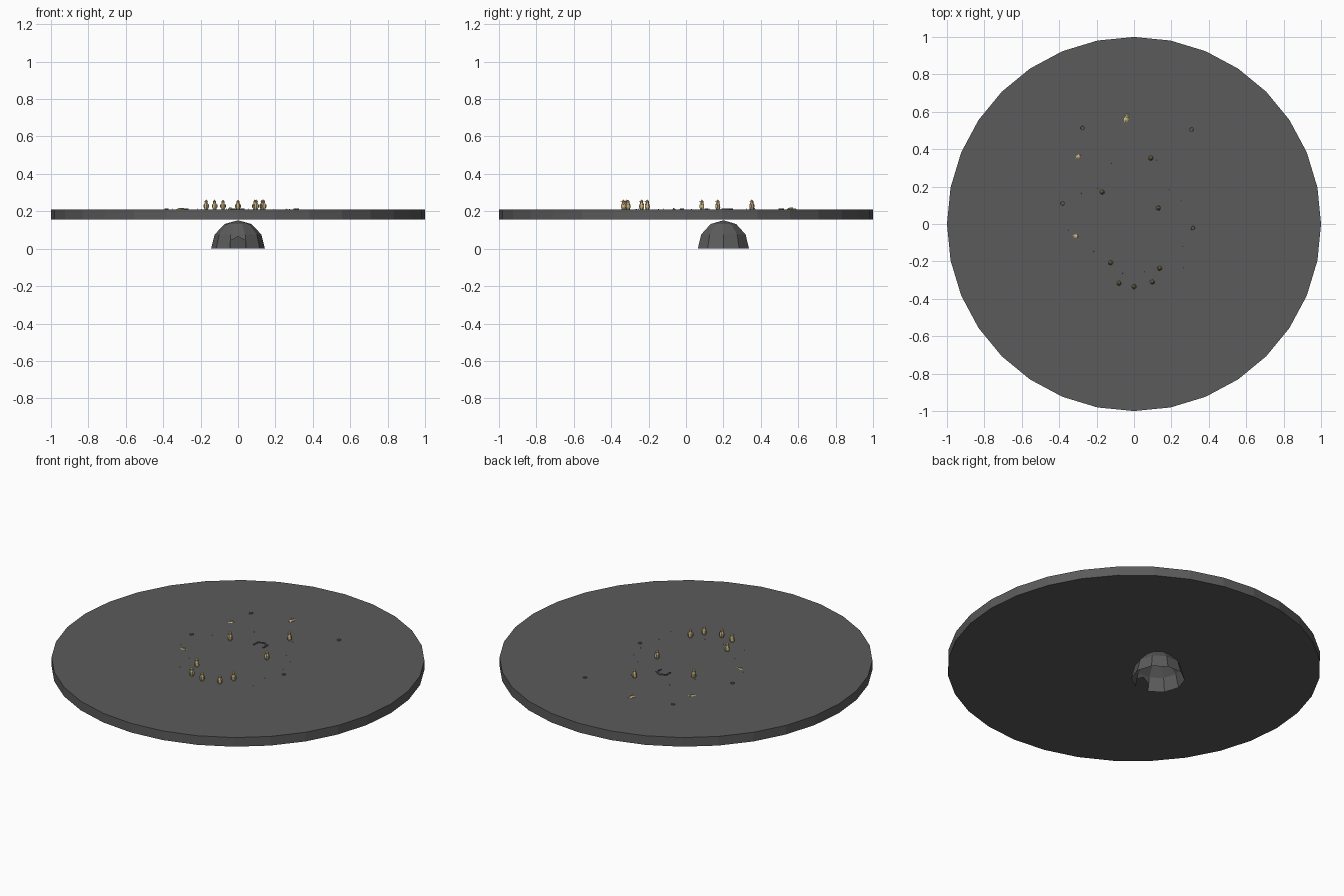
import bpy, bmesh, math, random
from mathutils import Matrix, Vector

if "Cube" in bpy.data.objects:
    bpy.data.objects.remove(bpy.data.objects["Cube"])

random.seed(4)


def material(name, rgb):
    m = bpy.data.materials.new(name)
    m.diffuse_color = (*rgb, 1)
    m.use_nodes = True
    m.node_tree.nodes["Principled BSDF"].inputs["Base Color"].default_value = m.diffuse_color
    return m


GREY = material("dark grey", (0.105, 0.105, 0.105))
TAN = material("tan", (0.60, 0.47, 0.23))
TOP = 0.21


def finish(name, bm, mat):
    me = bpy.data.meshes.new(name)
    bm.to_mesh(me)
    bm.free()
    me.materials.append(mat)
    ob = bpy.data.objects.new(name, me)
    bpy.context.collection.objects.link(ob)
    return ob


def cylinder(name, r, z0, z1, sides, mat, x=0, y=0, r2=None):
    bm = bmesh.new()
    bmesh.ops.create_cone(bm, cap_ends=True, segments=sides, radius1=r,
                          radius2=r if r2 is None else r2, depth=z1 - z0,
                          matrix=Matrix.Translation((x, y, (z0 + z1) / 2)))
    return finish(name, bm, mat)


# large round slab
cylinder("round_slab", 1.0, 0.156, TOP, 32, GREY)

# hollow ten-sided dome under the slab, with an arched doorway in front
N, R, H, CY = 10, 0.144, 0.152, 0.2
bm = bmesh.new()
rings = []
for k in range(3):
    e = math.radians(30 * k)
    rings.append([bm.verts.new((R * math.cos(e) * math.cos(2 * math.pi * i / N),
                                CY + R * math.cos(e) * math.sin(2 * math.pi * i / N),
                                H * math.sin(e))) for i in range(N)])
apex = bm.verts.new((0, CY, H))
DOOR = 7  # the face looking towards -y
for i in range(N):
    j = (i + 1) % N
    if i != DOOR:
        bm.faces.new((rings[0][i], rings[0][j], rings[1][j], rings[1][i]))
    bm.faces.new((rings[1][i], rings[1][j], rings[2][j], rings[2][i]))
    bm.faces.new((rings[2][i], rings[2][j], apex))


def on_front(x, z):
    a, b = rings[0][DOOR].co, rings[1][DOOR].co
    return bm.verts.new((x, a.y + (b.y - a.y) * z / b.z, z))


peak = on_front(0, 0.065)
lintel = on_front(0, H / 2)
for s, i in ((-1, DOOR), (1, DOOR + 1)):
    foot, shoulder = on_front(s * 0.040, 0), on_front(s * 0.040, 0.043)
    lo, hi = rings[0][i], rings[1][i]
    for f in ((lo, foot, shoulder, hi), (hi, shoulder, peak, lintel)):
        bm.faces.new(f if s < 0 else f[::-1])
finish("hollow_dome", bm, GREY)

# flat arch frame lying on the slab
outer = [(-0.036, 0.19), (-0.036, 0.232), (0, 0.25), (0.036, 0.232), (0.036, 0.19)]
bm = bmesh.new()
rows = []
for x, y in outer:
    ix, iy = x * 0.78, y if y < 0.2 else 0.19 + (y - 0.19) * 0.83
    rows.append([bm.verts.new(p) for p in
                 ((x, y, 0.208), (x, y, 0.214), (ix, iy, 0.214), (ix, iy, 0.208))])
for a, b in zip(rows, rows[1:]):
    for k in range(4):
        bm.faces.new((a[k], a[(k + 1) % 4], b[(k + 1) % 4], b[k]))
bm.faces.new(rows[0])
bm.faces.new(rows[-1][::-1])
bmesh.ops.recalc_face_normals(bm, faces=bm.faces)
finish("arch_frame", bm, GREY)


# small bird figure: lathed body, two flippers and a beak
def bird(name, matrix):
    prof = [(0.009, 0), (0.0135, 0.012), (0.013, 0.026), (0.008, 0.036), (0.009, 0.044)]
    bm = bmesh.new()
    rs = [[bm.verts.new((r * math.cos(math.pi * i / 3), r * math.sin(math.pi * i / 3), z))
           for i in range(6)] for r, z in prof]
    tip = bm.verts.new((0, 0, 0.054))
    for a, b in zip(rs, rs[1:]):
        for i in range(6):
            bm.faces.new((a[i], a[i - 5], b[i - 5], b[i]))
    for i in range(6):
        bm.faces.new((rs[-1][i], rs[-1][i - 5], tip))
    bm.faces.new(rs[0][::-1])
    for s in (-1, 1):
        bmesh.ops.create_cube(bm, size=1, matrix=Matrix.Translation((s * 0.0135, 0, 0.02))
                              @ Matrix.Diagonal((0.003, 0.008, 0.016, 1)))
    bmesh.ops.create_cone(bm, cap_ends=True, segments=4, radius1=0.003, radius2=0, depth=0.009,
                          matrix=Matrix.Translation((0, -0.011, 0.042))
                          @ Matrix.Rotation(math.pi / 2, 4, 'X'))
    bm.transform(matrix)
    finish(name, bm, TAN)


standing = [(-0.17, 0.17), (0.09, 0.352), (0.13, 0.085), (-0.125, -0.207),
            (-0.08, -0.317), (0, -0.335), (0.098, -0.31), (0.137, -0.237)]
for n, (x, y) in enumerate(standing):
    bird(f"standing_bird_{n}", Matrix.Translation((x, y, TOP - 0.001))
         @ Matrix.Rotation(random.uniform(-0.6, 0.6), 4, 'Z'))

# birds on their bellies, half sunk in the slab
for n, (x, y, z, ang) in enumerate([(-0.04, 0.567, 0.206, 75), (-0.292, 0.365, 0.202, 40),
                                    (-0.305, -0.065, 0.202, 0)]):
    bird(f"lying_bird_{n}", Matrix.Translation((x, y, z))
         @ Matrix.Rotation(math.radians(ang), 4, 'Z')
         @ Matrix.Rotation(math.pi / 2, 4, 'Y') @ Matrix.Translation((0, 0, -0.025)))

# low round plugs
for n, (x, y) in enumerate([(-0.275, 0.513), (0.307, 0.505), (-0.382, 0.11), (0.315, -0.022)]):
    cylinder(f"plug_{n}", 0.013, 0.206, 0.214, 8, GREY, x, y, 0.010)

# tiny specks scattered in a ring
for n in range(14):
    a, r = 2 * math.pi * n / 14 + random.uniform(-0.2, 0.2), random.uniform(0.25, 0.37)
    cylinder(f"speck_{n}", 0.003, 0.208, 0.215, 4, TAN if n % 2 else GREY,
             r * math.cos(a), r * math.sin(a), 0)
